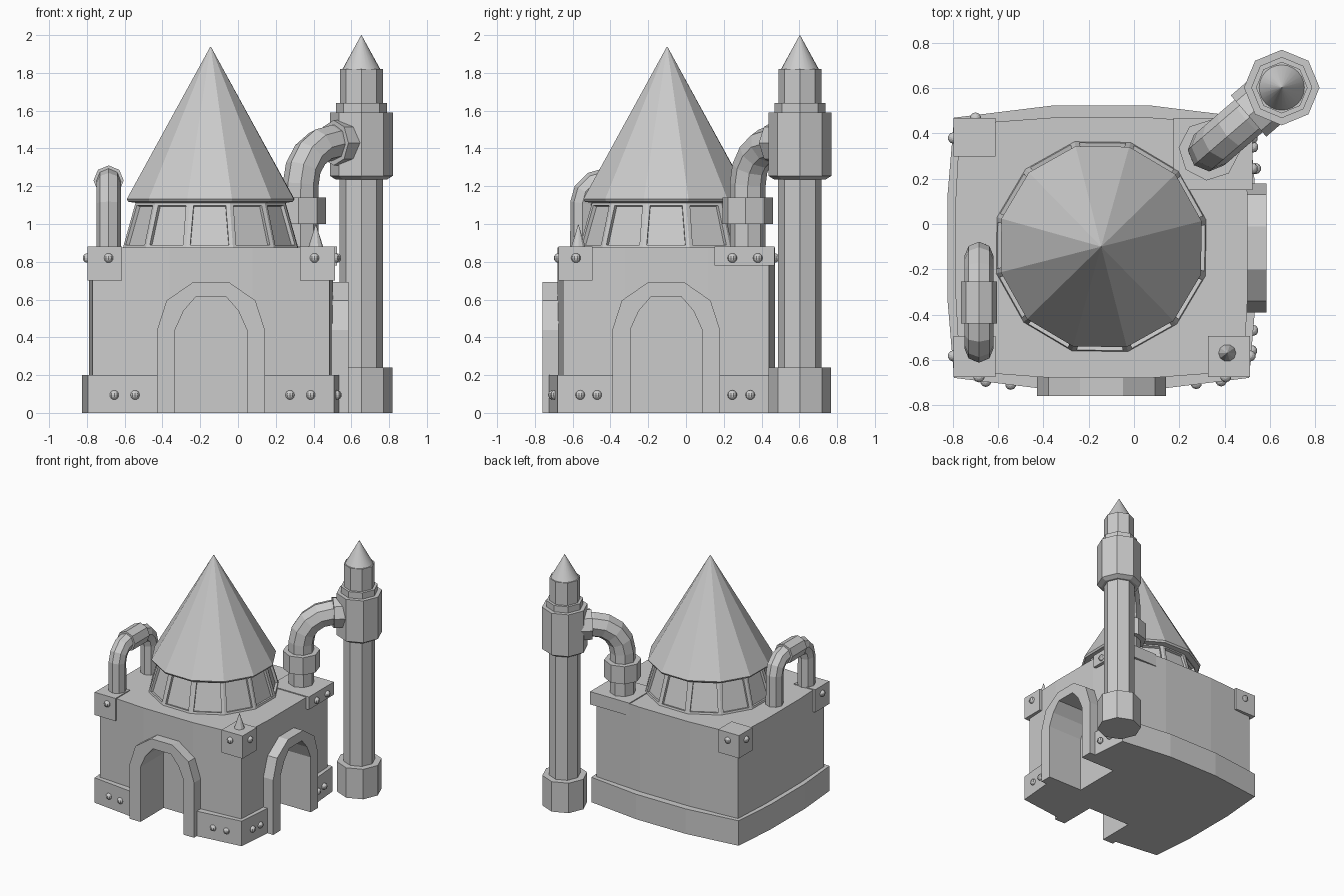
import bpy, bmesh, math
from mathutils import Matrix, Vector

if "Cube" in bpy.data.objects:
    bpy.data.objects.remove(bpy.data.objects["Cube"])

CX, CY = -0.143, -0.105   # centre of the building


def make(name, bm, matrix=None):
    bmesh.ops.recalc_face_normals(bm, faces=bm.faces)
    if matrix:
        bm.transform(matrix)
    me = bpy.data.meshes.new(name)
    bm.to_mesh(me)
    bm.free()
    ob = bpy.data.objects.new(name, me)
    bpy.context.collection.objects.link(ob)
    return ob


def loft(bm, rings, closed=False):
    """Skin rings of points; cap the ends, or join last to first if closed."""
    loops = [[bm.verts.new(p) for p in r] for r in rings]
    n = len(loops[0])
    pairs = list(zip(loops, loops[1:])) + ([(loops[-1], loops[0])] if closed else [])
    for a, b in pairs:
        for i in range(n):
            j = (i + 1) % n
            bm.faces.new((a[i], a[j], b[j], b[i]))
    if not closed:
        bm.faces.new(loops[0])
        bm.faces.new(loops[-1])


def turned(name, profile, sides, x, y, angle=0.0):
    """Stack of regular polygons from (radius, z) pairs."""
    bm = bmesh.new()
    loft(bm, [[(x + r * math.cos(angle + math.tau * i / sides),
                y + r * math.sin(angle + math.tau * i / sides), z)
               for i in range(sides)] for r, z in profile])
    return make(name, bm)


def box(name, lo, hi):
    bm = bmesh.new()
    bmesh.ops.create_cube(bm, size=1)
    lo, hi = Vector(lo), Vector(hi)
    return make(name, bm, Matrix.Translation((lo + hi) / 2) @ Matrix.Diagonal((*(hi - lo), 1)))


def tube(name, points, radius):
    """Eight-sided pipe along a path."""
    cu = bpy.data.curves.new(name, 'CURVE')
    cu.dimensions = '3D'
    cu.bevel_depth, cu.bevel_resolution, cu.use_fill_caps = radius, 2, True
    sp = cu.splines.new('POLY')
    sp.use_smooth = False
    sp.points.add(len(points) - 1)
    for p, co in zip(sp.points, points):
        p.co = (*co, 1)
    ob = bpy.data.objects.new(name, cu)
    bpy.context.collection.objects.link(ob)
    bpy.ops.object.select_all(action='DESELECT')
    ob.select_set(True)
    bpy.context.view_layer.objects.active = ob
    bpy.ops.object.convert(target='MESH')
    return ob


# Body: bulged square, wider at the plinth
def outline(hx, hy, bx, by, z):
    t = 0.22
    side = [(-hx, -hy), (-t, -by), (t, -by), (hx, -hy), (bx, -t), (bx, t)]
    return [(CX + s * x, CY + s * y, z) for s in (1, -1) for x, y in side]


bm = bmesh.new()
plinth, wall = (0.652, 0.575, 0.682, 0.628), (0.627, 0.545, 0.645, 0.575)
loft(bm, [outline(*plinth, 0), outline(*plinth, 0.2), outline(*wall, 0.2), outline(*wall, 0.875)])
body = make("body", bm)

# Doorways: a frame and a recess on the front and the right
outer = [(-0.285, 0), (-0.285, 0.44), (-0.235, 0.595), (-0.095, 0.692)]
inner = [(-0.19, 0), (-0.19, 0.44), (-0.145, 0.54), (-0.08, 0.615)]
outer += [(-u, z) for u, z in reversed(outer)]
inner += [(-u, z) for u, z in reversed(inner)]
for name, front, back, angle in (("front", 0.655, 0.36, 0), ("right", 0.728, 0.42, math.pi / 2)):
    place = Matrix.Translation((CX, CY, 0)) @ Matrix.Rotation(angle, 4, 'Z')
    bm = bmesh.new()
    loft(bm, [[(u, -d, z if z else -0.1) for u, z in inner] for d in (back, 0.9)])
    cutter = make(name + "_door_cutter", bm, place)
    cutter.hide_render = True
    cutter.hide_set(True)
    mod = body.modifiers.new(name, 'BOOLEAN')
    mod.operation, mod.solver, mod.object = 'DIFFERENCE', 'EXACT', cutter
    bm = bmesh.new()
    rim = front - 0.13
    sections = [[(uo, -front, zo), (ui, -front, zi), (ui, -rim, zi), (uo, -rim, zo)]
                for (uo, zo), (ui, zi) in zip(outer, inner)]
    loft(bm, sections)
    make(name + "_door_frame", bm, place)

# Corner brackets
X0, X1, Y0, Y1 = -0.798, 0.513, -0.675, 0.468
box("bracket_front_left", (X0, Y0, 0.70), (X0 + 0.185, Y0 + 0.18, 0.882))
box("bracket_front_right", (X1 - 0.185, Y0, 0.70), (X1, Y0 + 0.18, 0.882))
box("bracket_back_left", (X0, Y1 - 0.17, 0.70), (X0 + 0.185, Y1, 0.882))
box("bracket_back_right", (0.175, 0.15, 0.78), (X1 + 0.01, Y1, 0.882))

# Rivets
rivets = [(x, Y0, 0.82) for x in (-0.685, 0.405)] + [(x, -0.583, 0.82) for x in (X0, X1)]
rivets += [(-0.70, Y1, 0.82), (X0, 0.38, 0.82), (X1 + 0.01, 0.245, 0.82), (X1 + 0.01, 0.38, 0.82)]
rivets += [(x, y, 0.095) for x, y in ((-0.655, -0.695), (-0.545, -0.708), (0.275, -0.705), (0.385, -0.693))]
rivets += [(x, y, 0.095) for x, y in ((0.52, -0.56), (0.525, -0.47), (0.537, 0.245), (0.525, 0.34))]
bm = bmesh.new()
for p in rivets:
    bmesh.ops.create_uvsphere(bm, u_segments=10, v_segments=8, radius=0.025,
                              matrix=Matrix.Translation(p))
make("rivets", bm)

# Window drum: twelve faces, each with a recessed pane
TURN = math.radians(14.3)
drum = turned("window_drum", [(0.48, 0.87), (0.408, 1.12)], 12, CX - 0.002, CY + 0.005, TURN)
bm = bmesh.new()
bm.from_mesh(drum.data)
panes = [f for f in bm.faces if len(f.verts) == 4]
bmesh.ops.inset_individual(bm, faces=panes, thickness=0.03)
bmesh.ops.inset_individual(bm, faces=panes, thickness=0.002, depth=-0.02)
bm.to_mesh(drum.data)
bm.free()

# Pointed roof
turned("roof", [(0.41, 1.112), (0.45, 1.118), (0.458, 1.132), (0.002, 1.938)], 12,
       CX - 0.002, CY + 0.005, TURN)

# Chimney
PX, PY = 0.653, 0.603
turned("chimney", [(0.165, 0), (0.165, 0.24), (0.115, 0.24), (0.115, 1.235), (0.135, 1.235),
                   (0.167, 1.255), (0.167, 1.59), (0.135, 1.59), (0.135, 1.64), (0.114, 1.64),
                   (0.114, 1.82), (0.09, 1.82)], 8, PX, PY)
cap = turned("chimney_cap", [(0.1, 1.82), (0.001, 2.0)], 24, PX, PY)
bpy.ops.object.select_all(action='DESELECT')
cap.select_set(True)
bpy.context.view_layer.objects.active = cap
bpy.ops.object.shade_smooth_by_angle()

# Elbow pipe from the building to the chimney
EX, EY = 0.332, 0.327


def along(d, z):
    t = d / math.hypot(PX - EX, PY - EY)
    return (EX + (PX - EX) * t, EY + (PY - EY) * t, z)


R = 0.22
arc = [along(R - R * math.cos(a), 1.21 + R * math.sin(a))
       for a in (math.pi / 2 * k / 4 for k in range(5))]
tube("elbow_pipe", [along(0, 0.87)] + arc + [along(0.42, 1.43)], 0.095)
tube("elbow_sleeve", [along(0.23, 1.43), along(0.40, 1.43)], 0.12)
turned("elbow_collar", [(0.135, 1.0), (0.135, 1.14)], 8, EX, EY, math.radians(40))

# Looped pipe on the left
LX, LY0, LY1, LZ, r = -0.685, -0.548, -0.143, 1.23, 0.12
bend = [(r * math.cos(a), r * math.sin(a)) for a in (math.pi / 2 * k / 3 for k in range(4))]
path = [(LX, LY0, 0.87)] + [(LX, LY0 + r - c, LZ - r + s) for c, s in bend]
path += [(LX, LY1 - r + c, LZ - r + s) for c, s in reversed(bend)] + [(LX, LY1, 0.87)]
tube("loop_pipe", path, 0.065)
tube("loop_sleeve", [(LX, -0.44, LZ), (LX, -0.255, LZ)], 0.08)

# Spike on the front right corner
turned("spike", [(0.042, 0.87), (0.001, 0.998)], 10, 0.412, -0.57)
